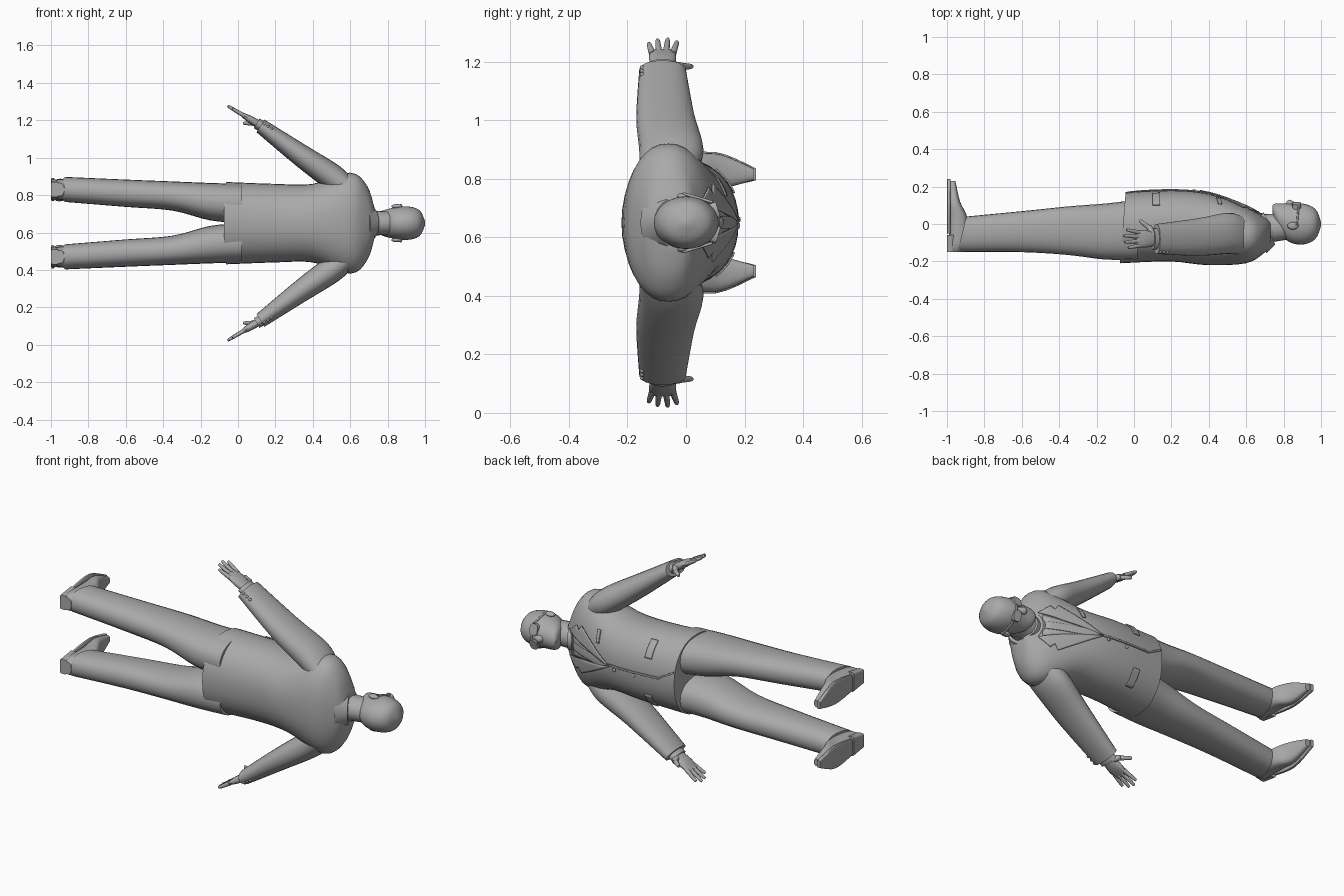
import bpy, bmesh, math
from mathutils import Vector

cube = bpy.data.objects.get("Cube")
if cube:
    bpy.data.objects.remove(cube, do_unlink=True)

CENTRE = .65                    # height of the body's symmetry plane
X, Y, Z = Vector((1, 0, 0)), Vector((0, 1, 0)), Vector((0, 0, 1))

shade = (.4, .4, .4, 1)
grey = bpy.data.materials.new("plain_grey")
grey.use_nodes = True
grey.diffuse_color = shade
grey.node_tree.nodes["Principled BSDF"].inputs["Base Color"].default_value = shade


def finish(name, bm):
    bmesh.ops.recalc_face_normals(bm, faces=bm.faces)
    mesh = bpy.data.meshes.new(name)
    bm.to_mesh(mesh)
    bm.free()
    mesh.materials.append(grey)
    part = bpy.data.objects.new(name, mesh)
    bpy.context.collection.objects.link(part)
    bpy.ops.object.select_all(action="DESELECT")
    part.select_set(True)
    bpy.context.view_layer.objects.active = part
    bpy.ops.object.shade_smooth_by_angle(angle=math.radians(40))
    return part


def smooth_keys(keys, steps):
    """Fill in sections between the keys along a smooth spline."""
    keys = [Vector(key) for key in keys]
    padded = [keys[0], *keys, keys[-1]]
    for before, start, end, after in zip(padded, keys, keys[1:], padded[3:] + [keys[-1]]):
        leave, arrive = (end - before) / 2, (after - start) / 2
        for step in range(steps):
            t = step / steps
            swing = leave * t * (1 - t) ** 2 - arrive * t * t * (1 - t)
            yield start.lerp(end, t * t * (3 - 2 * t)) + swing
    yield keys[-1]


def loft(name, keys, axis, across, power=2, sides=24, steps=4, hem=0):
    """Skin rounded rings; a key is (x, y, side, thickness, breadth)."""
    axis = axis.normalized()
    up = axis.cross(across).normalized()
    sections = list(smooth_keys(keys, steps))
    bm = bmesh.new()
    rings = []
    for n, (x, y, side, thick, broad) in enumerate(sections):
        fade = (1 - n / (len(sections) - 1)) ** 2
        ring = []
        for i in range(sides):
            angle = math.tau * i / sides
            c, s = math.cos(angle), math.sin(angle)
            a = thick * math.copysign(abs(c) ** (2 / power), c)
            b = broad * math.copysign(abs(s) ** (2 / power), s)
            centre = Vector((x, y, CENTRE + side))
            ring.append(bm.verts.new(centre + up * a + across * b + axis * a * hem * fade))
        rings.append(ring)
    for ring, following in zip(rings, rings[1:]):
        for i in range(sides):
            bm.faces.new((ring[i - 1], ring[i], following[i], following[i - 1]))
    bm.faces.new(rings[0])
    bm.faces.new(rings[-1])
    return finish(name, bm)


def tube(name, start, end, radius, taper=1.0):
    """Straight round bar with a rounded tip."""
    start, end = Vector(start), Vector(end)
    direction = end - start
    tip = radius * taper
    keys = [(*start, radius, radius), (*start.lerp(end, .9), tip, tip), (*end, tip / 2, tip / 2)]
    loft(name, keys, direction, direction.orthogonal().normalized(), sides=12, steps=2)


def ball(name, centre, scale):
    bm = bmesh.new()
    bmesh.ops.create_uvsphere(bm, u_segments=16, v_segments=10, radius=1)
    bmesh.ops.scale(bm, vec=scale, verts=bm.verts)
    bmesh.ops.translate(bm, vec=Vector(centre) + Z * CENTRE, verts=bm.verts)
    finish(name, bm)


def patch(name, outline, target, lift):
    """Thin cloth laid on the front of a target; the outline is (x, side)."""
    bm = bmesh.new()
    bm.faces.new([bm.verts.new((x, .4, CENTRE + side)) for x, side in outline])
    bmesh.ops.triangulate(bm, faces=bm.faces)
    bmesh.ops.subdivide_edges(bm, edges=bm.edges, cuts=7, use_grid_fill=True)
    part = finish(name, bm)
    wrap = part.modifiers.new("lay_on_cloth", "SHRINKWRAP")
    wrap.target = target
    wrap.wrap_method = "PROJECT"
    wrap.wrap_mode = "ABOVE_SURFACE"
    wrap.use_project_y = True
    wrap.use_negative_direction = True
    wrap.use_positive_direction = False
    wrap.offset = lift
    cloth = part.modifiers.new("cloth_thickness", "SOLIDIFY")
    cloth.thickness = .006
    cloth.offset = 0


# Jacket body, hem to neck
jacket = loft("jacket", [
    (-.06, -.02, 0, .19, .22),
    (.2, -.01, 0, .19, .21),
    (.4, -.03, 0, .19, .21),
    (.6, -.06, 0, .15, .27),
    (.69, -.06, 0, .1, .2),
    (.73, -.05, 0, .07, .08),
], X, Z, power=2.2, sides=36, hem=-.08)

# Neck and collars
loft("neck", [(.66, -.03, 0, .08, .07), (.84, -.01, 0, .07, .06)], X, Z)
collar_axis = X * 2 + Y
loft("jacket_collar", [(.65, -.04, 0, .13, .13), (.71, -.02, 0, .1, .09)], collar_axis, Z)
loft("shirt_collar", [(.69, -.03, 0, .09, .08), (.73, -.01, 0, .08, .07)], collar_axis, Z)

# Head, chin to crown
loft("head", [
    (.74, .08, 0, .02, .02),
    (.76, .05, 0, .06, .06),
    (.82, .01, 0, .1, .08),
    (.9, 0, 0, .11, .09),
    (.97, 0, 0, .08, .07),
    (1, 0, 0, .01, .01),
], X, Z, sides=32)
loft("nose", [(.87, .1, 0, .01, .01), (.83, .11, 0, .02, .02), (.81, .1, 0, .01, .01)], X, Z, sides=12)
for name, x in ("upper_lip", .795), ("lower_lip", .785):
    ball(name, (x, .1, 0), (.006, .01, .02))
tube("glasses_bridge", (.88, .11, -.02), (.88, .11, .02), .005)

# Shirt front, tie, closing edge and buttons
patch("shirt_front", [(.36, 0), (.66, .06), (.66, -.06)], jacket, .003)
patch("tie", [(.37, 0), (.42, .02), (.65, .02), (.65, -.02), (.42, -.02)], jacket, .007)
patch("closing_edge", [(.36, 0), (.05, .01), (-.04, .06), (-.04, .07), (.05, .02), (.36, .01)], jacket, .004)
for name, x in ("upper_button", .32), ("lower_button", .2):
    ball(name, (x, .18, -.01), (.01, .005, .01))
patch("breast_pocket", [(.44, .09), (.46, .09), (.47, .15), (.45, .15)], jacket, .004)

for side, s in ("left", 1), ("right", -1):
    out = Z * s                                 # away from the symmetry plane
    arm = out * .6 - X

    # Ear, lens and temple
    ball(f"{side}_ear", X * .85 - Y * .01 + out * .09, (.03, .02, .012))
    gaze = Y + out * .3
    lens_centre = Vector((.87, .1, s * .04))
    loft(f"{side}_lens", [(*lens_centre - gaze * .02, .024, .03), (*lens_centre + gaze * .01, .024, .03)],
         gaze, gaze.cross(X).normalized(), power=2.8, steps=1)
    tube(f"{side}_temple", X * .88 + Y * .09 + out * .07, X * .87 - Y * .01 + out * .1, .005)

    # Notched lapel and pocket flap
    lapel = (.35, 0), (.58, .13), (.6, .1), (.62, .12), (.68, .07), (.56, .04)
    patch(f"{side}_lapel", [(x, s * w) for x, w in lapel], jacket, .009)
    patch(f"{side}_pocket_flap", [(x, s * w) for x, w in ((.14, .1), (.14, .18), (.1, .18), (.1, .1))], jacket, .004)

    # Sleeve, cuff and cuff buttons
    loft(f"{side}_sleeve", [
        (.58, -.06, s * .19, .06, .1),
        (.5, -.05, s * .25, .07, .11),
        (.34, -.07, s * .36, .06, .1),
        (.12, -.08, s * .52, .04, .08),
    ], arm, Y, power=2.2)
    wrist = Vector((.14, -.08, s * .51))
    loft(f"{side}_cuff", [(*wrist, .03, .055), (*wrist + arm * .04, .03, .055)], arm, Y)
    for i in range(3):
        ball(f"{side}_cuff_button_{i + 1}", wrist - Y * .07 + out * .02 - arm * .02 * i, (.008, .008, .008))

    # Palm, fingers and thumb
    knuckles = wrist + arm * .11
    loft(f"{side}_palm", [
        (*wrist, .02, .03),
        (*wrist + arm * .07, .02, .045),
        (*knuckles, .013, .045),
        (*knuckles + arm * .02, .007, .04),
    ], arm, Y, power=2.4, sides=16)
    for i, reach in enumerate((.06, .08, .085, .07)):
        spread = Y * (i - 1.5)
        base = knuckles + spread * .023
        tube(f"{side}_finger_{i + 1}", base, base + (arm + spread * .14) * reach, .012, .7)
    thumb = wrist + arm * .04 + Y * .02
    joint = thumb + Y * .05 - X * .02
    tube(f"{side}_thumb_base", thumb, joint, .02, .7)
    tube(f"{side}_thumb", joint - Y * .01, joint + Y * .03 - X * .05, .013, .7)

    # Trouser leg, hem to hip
    loft(f"{side}_trouser_leg", [
        (-.92, -.055, s * .18, .095, .067),
        (-.6, -.04, s * .16, .11, .073),
        (-.35, -.035, s * .145, .13, .078),
        (-.15, -.04, s * .115, .15, .1),
        (.02, -.03, s * .105, .16, .105),
    ], X, Z, power=2.3, hem=-.25)

    # Shoe, sole and heel, lofted from heel to toe
    loft(f"{side}_shoe", [
        (-.96, -.15, s * .18, .03, .035),
        (-.94, -.1, s * .18, .05, .054),
        (-.94, .03, s * .18, .05, .056),
        (-.96, .12, s * .175, .03, .058),
        (-.97, .23, s * .165, .015, .02),
    ], Y, Z, power=2.6)
    loft(f"{side}_sole", [
        (-.99, -.05, s * .18, .01, .045),
        (-.99, .1, s * .18, .01, .062),
        (-.99, .24, s * .165, .01, .02),
    ], Y, Z, power=5)
    loft(f"{side}_heel", [(-.98, -.15, s * .18, .02, .04), (-.98, -.06, s * .18, .02, .054)],
         Y, Z, power=6)
